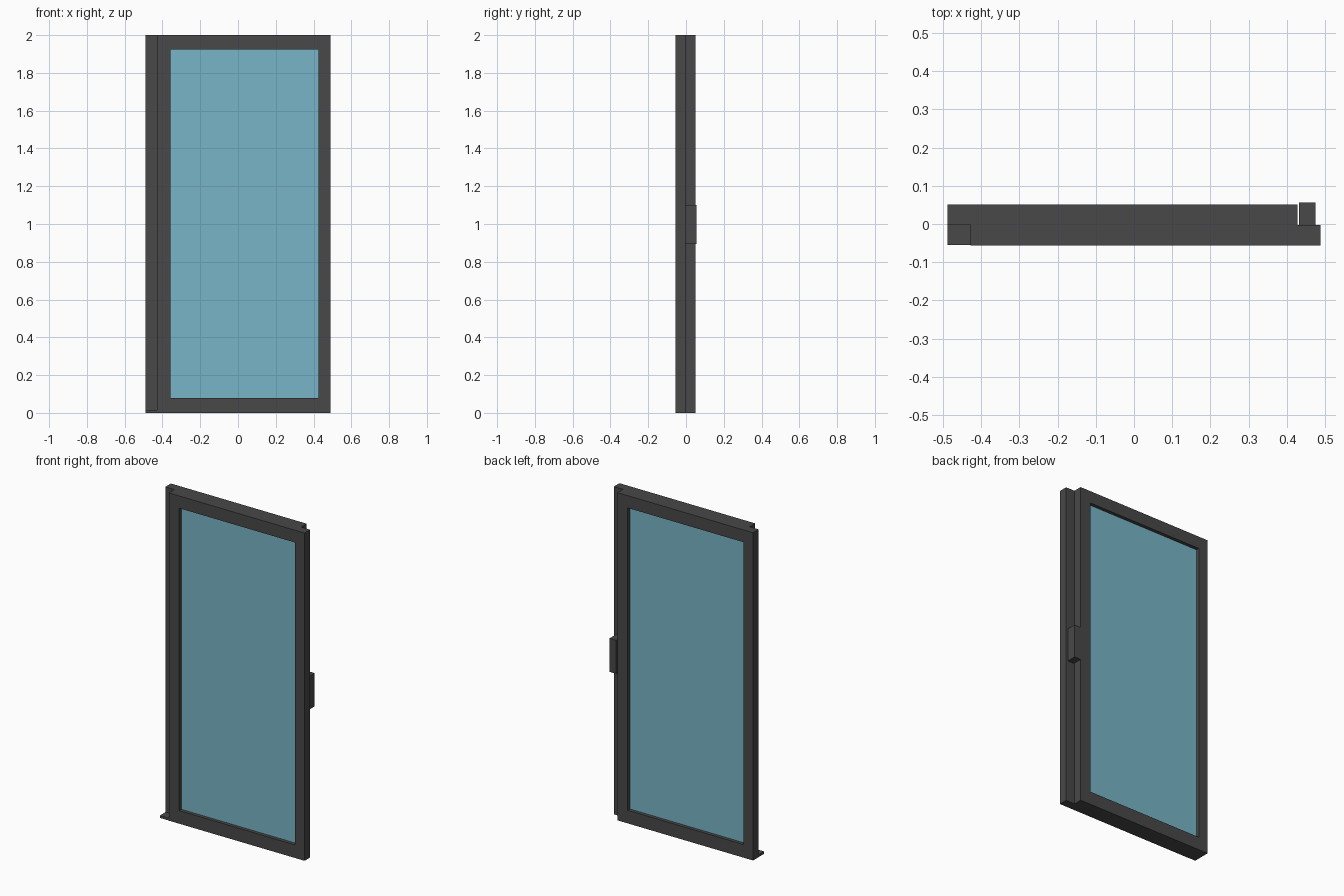
import bpy, bmesh
from mathutils import Vector

if "Cube" in bpy.data.objects:
    bpy.data.objects.remove(bpy.data.objects["Cube"])


def material(name, color):
    m = bpy.data.materials.new(name)
    m.diffuse_color = (*color, 1)
    m.use_nodes = True
    m.node_tree.nodes["Principled BSDF"].inputs["Base Color"].default_value = m.diffuse_color
    return m


DARK = material("dark_aluminium", (0.065, 0.065, 0.065))
GLASS = material("blue_glass", (0.19, 0.46, 0.58))


def finish(name, bm, mat):
    bmesh.ops.recalc_face_normals(bm, faces=bm.faces)
    me = bpy.data.meshes.new(name)
    bm.to_mesh(me)
    bm.free()
    me.materials.append(mat)
    ob = bpy.data.objects.new(name, me)
    bpy.context.collection.objects.link(ob)
    return ob


def box(name, lo, hi, mat):
    lo, hi = Vector(lo), Vector(hi)
    bm = bmesh.new()
    bmesh.ops.create_cube(bm, size=1)
    bmesh.ops.scale(bm, vec=hi - lo, verts=bm.verts)
    bmesh.ops.translate(bm, vec=(lo + hi) / 2, verts=bm.verts)
    return finish(name, bm, mat)


def frame(name, outer, inner, y0, y1):
    """Rectangular ring; outer and inner are (x0, x1, z0, z1)."""
    bm = bmesh.new()

    def loop(r, y):
        x0, x1, z0, z1 = r
        return [bm.verts.new((x, y, z)) for x, z in
                ((x0, z0), (x1, z0), (x1, z1), (x0, z1))]

    loops = [loop(outer, y0), loop(inner, y0), loop(inner, y1), loop(outer, y1)]
    for i in range(4):
        a, b = loops[i], loops[(i + 1) % 4]
        for j in range(4):
            k = (j + 1) % 4
            bm.faces.new((a[j], a[k], b[k], b[j]))
    return finish(name, bm, DARK)


# Two overlapping sashes, the back one a half turn of the front one
MID, T = -0.0025, 0.0535
for name, s, y0 in (("front", 1, MID - T), ("back", -1, MID)):
    ox = sorted((s * -0.428, s * 0.4885))
    ix = sorted((s * -0.358, s * 0.425))
    frame(name + "_sash_frame", (*ox, 0, 2), (*ix, 0.08, 1.925), y0, y0 + T)
    yc = y0 + T / 2
    box(name + "_glass_pane", (ix[0], yc - 0.006, 0.08), (ix[1], yc + 0.006, 1.925), GLASS)

# Thin sill foot under the exposed end of the back sash
box("sill_foot", (-0.4885, -0.055, 0), (-0.428, MID, 0.015), DARK)

# Pull handle on the rear of the front sash
box("pull_handle", (0.432, MID, 0.895), (0.476, 0.056, 1.1), DARK)
